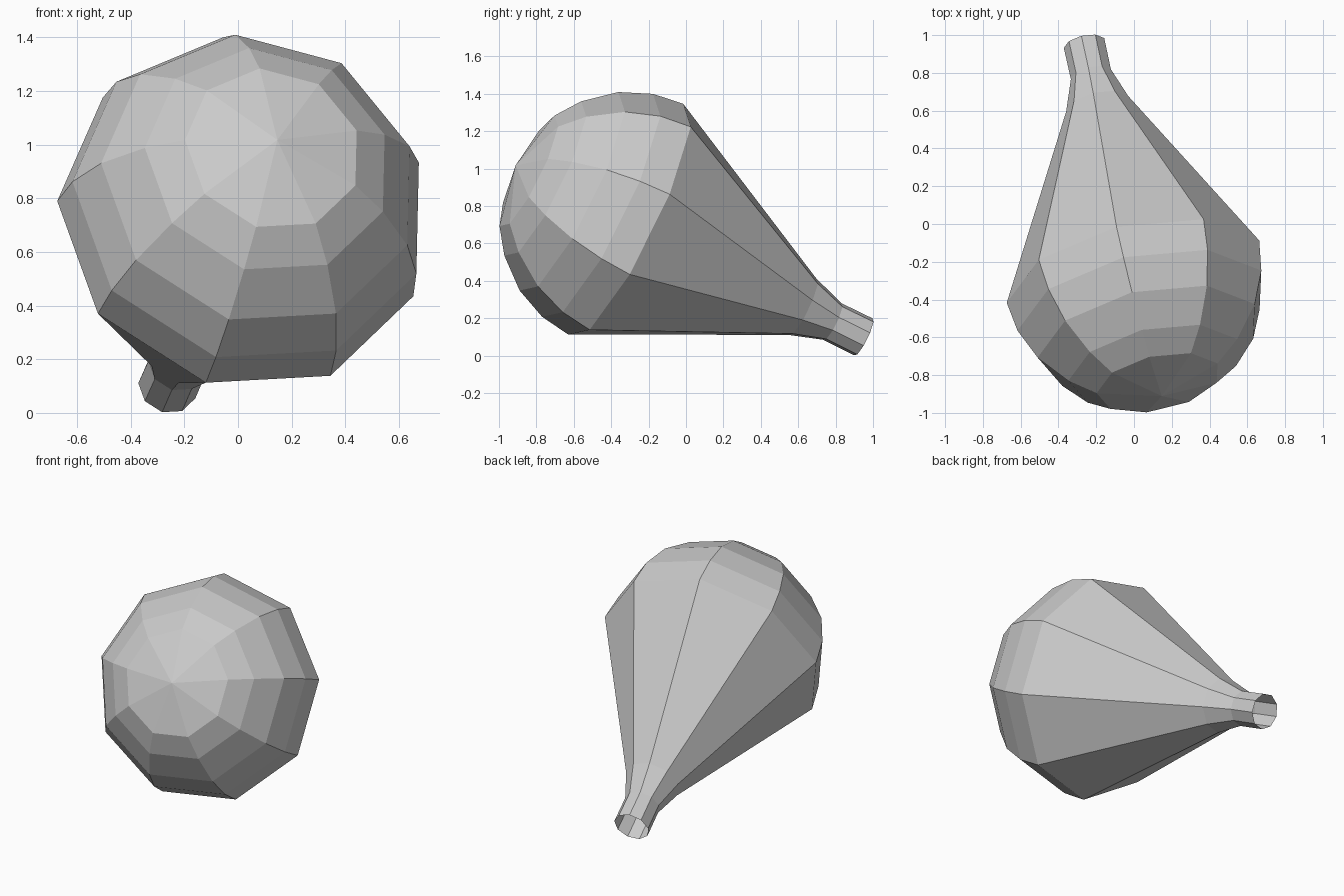
import bpy, bmesh, math
from mathutils import Vector

if "Cube" in bpy.data.objects:
    bpy.data.objects.remove(bpy.data.objects["Cube"])

SIDES = 9
CENTRE = Vector((0.013, -0.302, 0.717))          # middle of the widest ring
AXIS = Vector((-0.193, 0.88, -0.434)).normalized()   # points along the neck
spoke = Vector((-0.133, -0.335, -0.607))
spoke = (spoke - AXIS * spoke.dot(AXIS)).normalized()

# profile: distance along the axis, radius (dome pole to open mouth)
PROFILE = [(-0.692, 0.0), (-0.612, 0.335), (-0.512, 0.468), (-0.348, 0.602),
           (-0.172, 0.676), (0.0, 0.70), (1.053, 0.172), (1.235, 0.111),
           (1.423, 0.112)]

# bulb: spin the profile round the tilted axis, leaving the mouth open
bm = bmesh.new()
verts = [bm.verts.new(CENTRE + AXIS * s + spoke * r) for s, r in PROFILE]
edges = [bm.edges.new(pair) for pair in zip(verts, verts[1:])]
bmesh.ops.spin(bm, geom=verts + edges, cent=CENTRE, axis=AXIS,
               angle=math.tau, steps=SIDES, use_duplicate=False)
bmesh.ops.remove_doubles(bm, verts=bm.verts[:], dist=0.001)
bmesh.ops.recalc_face_normals(bm, faces=bm.faces[:])

# make sure the faces point outwards
bm.normal_update()
if sum(f.normal.dot(f.calc_center_median() - CENTRE) for f in bm.faces) < 0:
    bmesh.ops.reverse_faces(bm, faces=bm.faces[:])

mesh = bpy.data.meshes.new("bulb")
bm.to_mesh(mesh)
bm.free()
bpy.context.collection.objects.link(bpy.data.objects.new("bulb", mesh))
